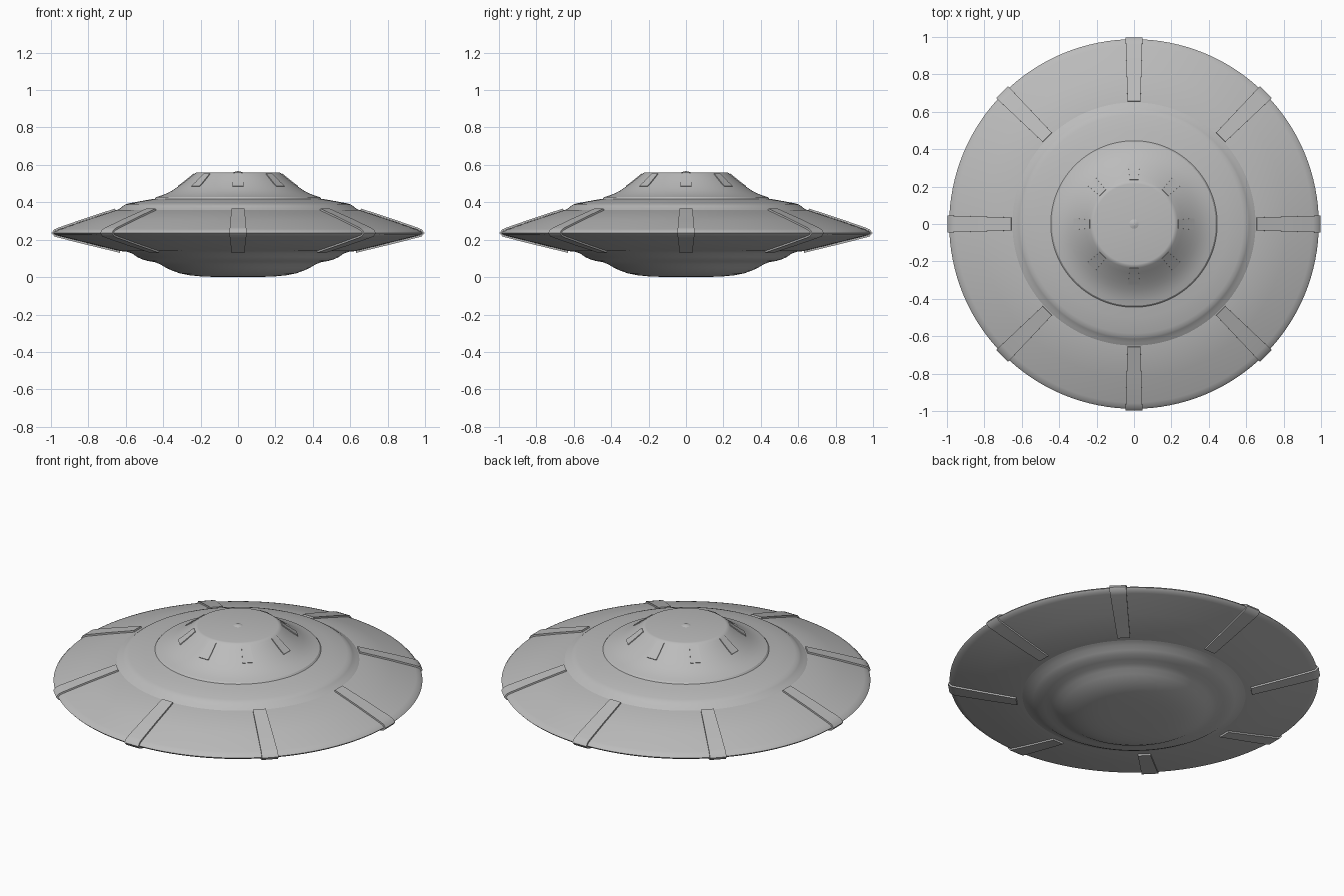
import bpy, bmesh, math
from mathutils import Vector

cube = bpy.data.objects.get("Cube")
if cube:
    bpy.data.objects.remove(cube, do_unlink=True)

metal = bpy.data.materials.new("grey_metal")
metal.use_nodes = True
metal.diffuse_color = (0.5, 0.5, 0.5, 1)
metal.node_tree.nodes["Principled BSDF"].inputs["Base Color"].default_value = (0.5, 0.5, 0.5, 1)


def finish(bm, name, angle):
    """Turn the bmesh into a smooth-shaded grey object."""
    bmesh.ops.remove_doubles(bm, verts=bm.verts, dist=1e-5)
    bmesh.ops.recalc_face_normals(bm, faces=bm.faces)
    mesh = bpy.data.meshes.new(name)
    bm.to_mesh(mesh)
    bm.free()
    obj = bpy.data.objects.new(name, mesh)
    bpy.context.collection.objects.link(obj)
    mesh.materials.append(metal)
    bpy.ops.object.select_all(action='DESELECT')
    obj.select_set(True)
    bpy.context.view_layer.objects.active = obj
    bpy.ops.object.shade_smooth_by_angle(angle=math.radians(angle))
    return obj


def revolve(name, profile, steps=128, angle=30):
    """Spin a radius/height profile about the z axis."""
    bm = bmesh.new()
    verts = [bm.verts.new((r, 0, z)) for r, z in profile]
    edges = [bm.edges.new(pair) for pair in zip(verts, verts[1:])]
    bmesh.ops.spin(bm, geom=verts + edges, cent=(0, 0, 0), axis=(0, 0, 1),
                   angle=math.tau, steps=steps, use_merge=True)
    return finish(bm, name, angle)


def strip(name, path, turn, half_width, lift):
    """Raised strip following a radius/height path; half_width depends on radius."""
    pts = [Vector((r, 0, z)) for r, z in path]
    rings = []
    bm = bmesh.new()
    for i, p in enumerate(pts):
        along = pts[min(i + 1, len(pts) - 1)] - pts[max(i - 1, 0)]
        out = Vector((-along.z, 0, along.x)).normalized()
        w = half_width(p.x)
        ring = []
        for side, h in ((-w, -lift), (-w, lift), (w, lift), (w, -lift)):
            q = p + out * h
            x, y = q.x, side
            ring.append(bm.verts.new((x * math.cos(turn) - y * math.sin(turn),
                                      x * math.sin(turn) + y * math.cos(turn), q.z)))
        rings.append(ring)
    for a, b in zip(rings, rings[1:]):
        for k in range(4):
            bm.faces.new((a[k], a[k - 1], b[k - 1], b[k]))
    bm.faces.new(rings[0])
    bm.faces.new(rings[-1])
    return finish(bm, name, 35)


# Upper dome with stepped collar
dome_side = [(0.235, 0.551), (0.26, 0.53), (0.29, 0.506), (0.32, 0.484)]
revolve("dome", [(0, 0.56), (0.215, 0.56), (0.225, 0.558)] + dome_side
        + [(0.35, 0.464), (0.38, 0.448), (0.41, 0.436), (0.437, 0.428), (0.445, 0.419),
           (0.50, 0.41), (0.585, 0.394), (0.605, 0.387), (0.615, 0.38),
           (0.635, 0.364), (0.65, 0.358), (0.66, 0.35)])

# Wide rim disc with rounded edge
rim = [(0.655, 0.358), (0.82, 0.304), (0.955, 0.257), (0.978, 0.247), (0.988, 0.236),
       (0.978, 0.226), (0.955, 0.219), (0.80, 0.18), (0.63, 0.139)]
revolve("rim", [(0.60, 0.358)] + rim + [(0.56, 0.134)], angle=40)

# Stepped belly
revolve("belly", [(0.62, 0.145), (0.59, 0.134), (0.565, 0.126), (0.54, 0.108), (0.515, 0.096),
                  (0.48, 0.086), (0.445, 0.08), (0.415, 0.068), (0.385, 0.05), (0.35, 0.034),
                  (0.31, 0.02), (0.26, 0.01), (0.20, 0.004), (0.12, 0.001), (0, 0)], angle=50)

# Small cap on the dome
revolve("top_cap", [(0, 0.567), (0.012, 0.565), (0.028, 0.559)], steps=24)

# Eight wrapped rim ribs and eight window frames
for i in range(8):
    turn = i * math.tau / 8
    strip(f"rim_rib_{i}", rim, turn, lambda r: 0.035 + 0.03 * (r - 0.66), 0.009)
    strip(f"window_{i}", dome_side, turn, lambda r: 0.023 + 0.09 * (r - 0.235), 0.004)
